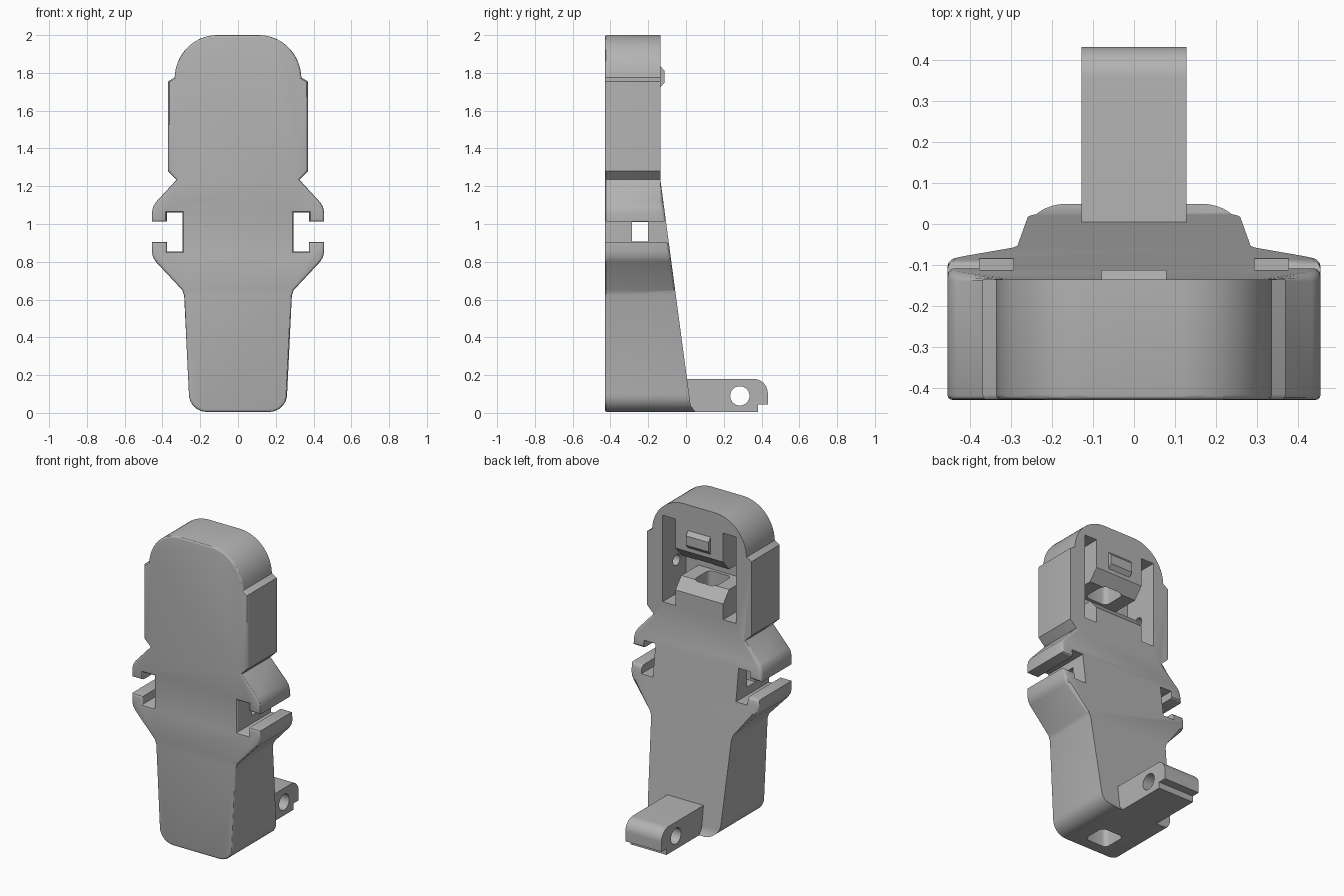
import bpy, bmesh
from math import sin, cos, pi, radians

if "Cube" in bpy.data.objects:
    bpy.data.objects.remove(bpy.data.objects["Cube"], do_unlink=True)

grey = bpy.data.materials.new("plain_grey")
grey.use_nodes = True
colour = (0.45, 0.45, 0.45, 1)
grey.diffuse_color = colour
grey.node_tree.nodes["Principled BSDF"].inputs["Base Color"].default_value = colour


def arc(cx, cz, rx, rz, start, end, steps=8):
    angles = [radians(start + (end - start) * i / steps) for i in range(steps + 1)]
    return [(cx + rx * cos(a), cz + rz * sin(a)) for a in angles]


def prism(name, outline, axis, low, high):
    """Extrude a closed outline along x, y or z."""
    place = {"x": lambda p, d: (d, p[0], p[1]),
             "y": lambda p, d: (p[0], d, p[1]),
             "z": lambda p, d: (p[0], p[1], d)}[axis]
    bm = bmesh.new()
    face = bm.faces.new([bm.verts.new(place(p, low)) for p in outline])
    moved = bmesh.ops.extrude_face_region(bm, geom=[face])["geom"]
    shift = place((0, 0), high - low)
    bmesh.ops.translate(bm, vec=shift, verts=[v for v in moved if isinstance(v, bmesh.types.BMVert)])
    bmesh.ops.recalc_face_normals(bm, faces=bm.faces)
    mesh = bpy.data.meshes.new(name)
    bm.to_mesh(mesh)
    bm.free()
    mesh.materials.append(grey)
    ob = bpy.data.objects.new(name, mesh)
    bpy.context.collection.objects.link(ob)
    return ob


def rect(a0, a1, b0, b1):
    return [(a0, b0), (a1, b0), (a1, b1), (a0, b1)]


def combine(ob, cutter, operation="DIFFERENCE"):
    mod = ob.modifiers.new("cut", "BOOLEAN")
    mod.operation = operation
    mod.solver = "EXACT"
    mod.object = cutter
    bpy.context.view_layer.objects.active = ob
    bpy.ops.object.modifier_apply(modifier=mod.name)
    bpy.data.objects.remove(cutter, do_unlink=True)


def bevel_edges(ob, rule, width, segments):
    bm = bmesh.new()
    bm.from_mesh(ob.data)
    edges = [e for e in bm.edges if rule(e.verts[0].co, e.verts[1].co)]
    bmesh.ops.bevel(bm, geom=edges, offset=width, segments=segments,
                    profile=0.5, affect="EDGES", clamp_overlap=False)
    bm.to_mesh(ob.data)
    bm.free()


def smooth(ob):
    bpy.ops.object.select_all(action="DESELECT")
    ob.select_set(True)
    bpy.context.view_layer.objects.active = ob
    bpy.ops.object.shade_smooth_by_angle(angle=radians(30))


FRONT, BACK = -0.43, -0.135

# Body outline: foot, hooked side wings, shoulders and arched top
half = arc(0.165, 0.1, 0.095, 0.095, -90, 0)
half += [(0.285, 0.62), (0.295, 0.65), (0.435, 0.8), (0.45, 0.825), (0.456, 0.855), (0.456, 0.905),
         (0.377, 0.905), (0.377, 0.855), (0.295, 0.855), (0.295, 1.06), (0.377, 1.06),
         (0.377, 1.012), (0.456, 1.012), (0.456, 1.06), (0.45, 1.09), (0.435, 1.115),
         (0.325, 1.235), (0.37, 1.28), (0.37, 1.755), (0.336, 1.775)]
half += arc(0.11, 1.77, 0.225, 0.23, 6, 90, 14)
body = prism("body", half + [(-x, z) for x, z in reversed(half)], "y", FRONT, 0.2)

# Straight upper back, sloping lower back
side = [(-0.6, -0.1), (0.06, -0.1), (0.05, 0.004), (0.024, 0.04), (BACK, 1.23), (BACK, 2.1), (-0.6, 2.1)]
combine(body, prism("side_shape", side, "x", -1, 1), "INTERSECT")

# Rounded front rim and rounded wing backs
bevel_edges(body, lambda a, b: max(a.y, b.y) < FRONT + 0.001, 0.013, 3)
bevel_edges(body, lambda a, b: min(a.y, b.y) > -0.2 and min(abs(a.x), abs(b.x)) > 0.28
            and max(abs(a.x), abs(b.x)) > 0.4 and 0.6 < a.z < 1.23, 0.02, 3)

# Rear slots with pivot holes in their outer walls
for s in (-1, 1):
    xs = sorted((s * 0.17, s * 0.26))
    combine(body, prism("slot", rect(*xs, 1.33, 1.885), "y", -0.37, 0))
    xs = sorted((s * 0.22, s * 0.32))
    combine(body, prism("pivot", arc(-0.275, 1.545, 0.035, 0.035, 0, 345, 23), "x", *xs))

# Flared window between the slots
flare = [(-0.1, 1.39), (-0.195, 1.5), (-0.37, 1.5), (-0.37, 1.63), (-0.195, 1.63), (-0.1, 1.74)]
combine(body, prism("window", flare, "x", -0.19, 0.19))

# Inner channel from the foot and crosswise passage between the wings
channel = []
for cx, cy, a in ((1, 1, 0), (-1, 1, 90), (-1, -1, 180), (1, -1, 270)):
    channel += arc(cx * 0.05, -0.27 + cy * 0.05, 0.03, 0.03, a, a + 90, 4)
combine(body, prism("channel", channel, "z", -0.1, 1.75))
combine(body, prism("passage", rect(-0.285, -0.2, 0.907, 1.01), "x", -0.34, 0.34))
smooth(body)

# Latch bump on the rear flap
bump = [(BACK - 0.01, 1.725), (BACK, 1.725), (-0.113, 1.75), (-0.113, 1.81),
        (BACK, 1.835), (BACK - 0.01, 1.835)]
prism("latch_bump", bump, "x", -0.08, 0.08)

# Hinge lug at the foot, with a cross hole
lug_side = [(-0.05, 0.005), (0.38, 0.005), (0.38, 0.045), (0.433, 0.045)]
lug_side += arc(0.358, 0.105, 0.075, 0.075, 0, 90, 10) + [(-0.05, 0.18)]
lug = prism("hinge_lug", lug_side, "x", -0.128, 0.128)
combine(lug, prism("lug_hole", arc(0.285, 0.09, 0.051, 0.051, 0, 350, 35), "x", -0.3, 0.3))
smooth(lug)
